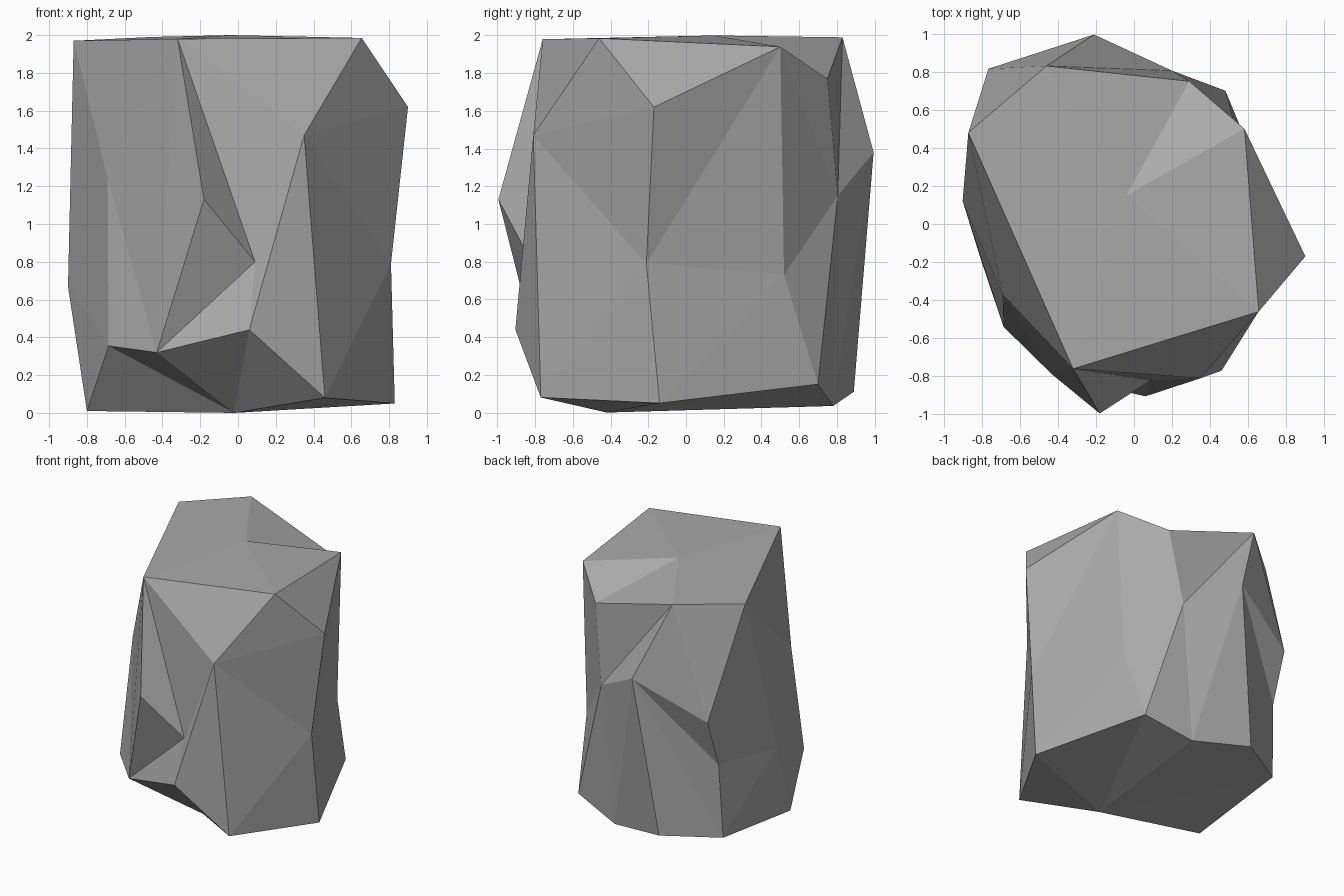
import bpy
import bmesh

if "Cube" in bpy.data.objects:
    bpy.data.objects.remove(bpy.data.objects["Cube"])

# Corner points of the boulder, grouped by height
crown = {
    'A': (-.87, .48, 1.97), 'B': (-.32, -.76, 1.98), 'C': (.655, -.46, 1.985),
    'D': (.90, -.17, 1.62), 'E': (.58, .50, 1.94), 'F': (.29, .75, 1.77),
    'G': (-.46, .83, 1.99), 'P': (-.04, .15, 2.0),
}
waist = {
    'X': (.35, -.81, 1.47), 'Y': (-.18, -.995, 1.13), 'Z': (.09, -.82, .80),
    'V': (.81, -.21, .79), 'W': (.53, .52, .73), 'H': (.20, .805, 1.15),
    'I': (-.21, .995, 1.38), 'J': (-.765, .815, 1.10), 'K': (-.77, .68, .71),
    'M': (-.90, .12, .67), 'c': (-.69, -.37, 1.24),
}
base = {
    'L': (-.685, -.54, .355), 'b': (-.43, -.79, .32), 'a': (.06, -.905, .44),
    'N': (-.80, -.20, .01), 'O': (-.02, -.42, 0), 'U': (.46, -.77, .08),
    'T': (.83, -.14, .05), 'S': (.48, .70, .15), 'R': (.095, .78, .035),
    'Q': (-.38, .89, .11), 'p': (-.79, .65, .11),
}

# Facets as fans: hub corner first, then its rim counter-clockwise
fans = [
    'PABCEFGA',               # top cap
    'DCXVEC',                 # right shoulder
    'WEVTSHE', 'UTVXaOT',     # right side
    'HSRIGFE', 'IRQpKJG',     # back
    'AGJKMcB', 'MKpNLc',      # left side
    'bLOaZYBcL', 'ZaXBY', 'BXC',  # front with its notch
    'OLNpQRST',               # underside
]

bm = bmesh.new()
corner = {k: bm.verts.new(v) for k, v in {**crown, **waist, **base}.items()}
for hub, *rim in fans:
    for p, q in zip(rim, rim[1:]):
        bm.faces.new((corner[hub], corner[p], corner[q]))

mesh = bpy.data.meshes.new("boulder")
bm.to_mesh(mesh)
bm.free()

# Plain stone colour, flat facets
stone = bpy.data.materials.new("stone_grey")
stone.diffuse_color = (.40, .40, .40, 1)
stone.use_nodes = True
stone.node_tree.nodes["Principled BSDF"].inputs["Base Color"].default_value = stone.diffuse_color
mesh.materials.append(stone)
boulder = bpy.data.objects.new("boulder", mesh)
bpy.context.collection.objects.link(boulder)
